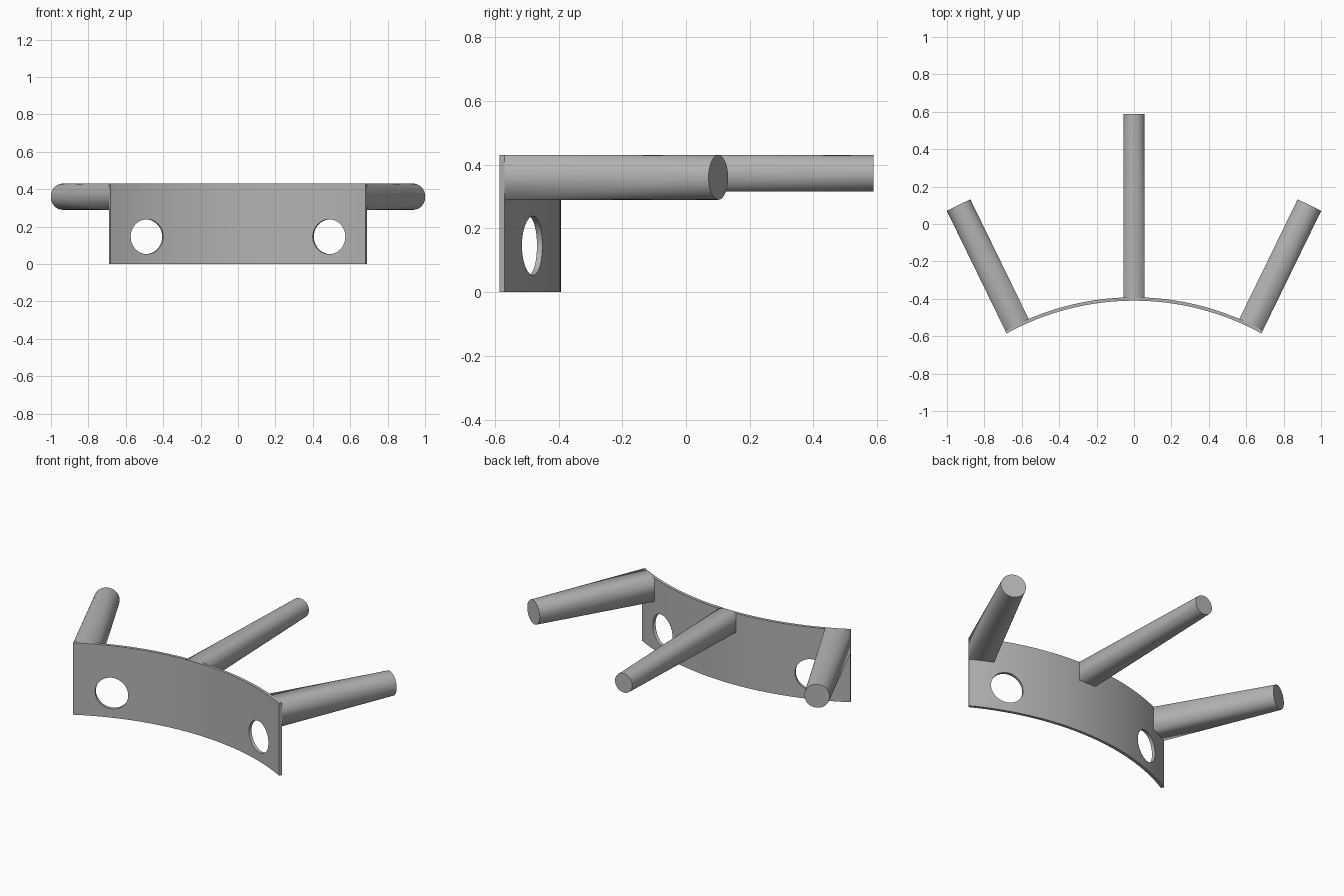
import bpy, bmesh, math
from mathutils import Matrix, Vector

if "Cube" in bpy.data.objects:
    bpy.data.objects.remove(bpy.data.objects["Cube"], do_unlink=True)

grey = bpy.data.materials.new("plain grey")
grey.use_nodes = True
grey.diffuse_color = (0.45, 0.45, 0.45, 1)
grey.node_tree.nodes["Principled BSDF"].inputs["Base Color"].default_value = grey.diffuse_color

CENTRE_Y = -1.822            # axis of the curved plate
R_IN, R_OUT = 1.412, 1.430   # concave front and convex back
TOP = 0.43
ARM_ANGLE = math.radians(26)
END_ANGLE = math.radians(28.85)
HOLE_ANGLE = math.radians(20.2)


def radial(angle, z):
    """Frame on the plate axis whose y points outwards at the angle."""
    return Matrix.Translation((0, CENTRE_Y, z)) @ Matrix.Rotation(-angle, 4, "Z")


def finish(name, bm):
    bmesh.ops.recalc_face_normals(bm, faces=bm.faces)
    mesh = bpy.data.meshes.new(name)
    bm.to_mesh(mesh)
    bm.free()
    mesh.materials.append(grey)
    obj = bpy.data.objects.new(name, mesh)
    bpy.context.collection.objects.link(obj)
    return obj


def activate(obj):
    bpy.ops.object.select_all(action="DESELECT")
    obj.select_set(True)
    bpy.context.view_layer.objects.active = obj


def smooth(obj):
    activate(obj)
    bpy.ops.object.shade_smooth_by_angle(angle=math.radians(25))


def curved_plate(steps=40):
    bm = bmesh.new()
    angles = [END_ANGLE * (2 * i / steps - 1) for i in range(steps + 1)]
    outline = [(R_IN, a) for a in angles] + [(R_OUT, a) for a in reversed(angles)]
    verts = [bm.verts.new((r * math.sin(a), CENTRE_Y + r * math.cos(a), 0))
             for r, a in outline]
    base = bm.faces.new(verts)
    top = bmesh.ops.extrude_face_region(bm, geom=[base])["geom"]
    bmesh.ops.translate(bm, vec=(0, 0, TOP),
                        verts=[v for v in top if isinstance(v, bmesh.types.BMVert)])
    return finish("curved_plate", bm)


def drill(plate, angle):
    bm = bmesh.new()
    bmesh.ops.create_cone(bm, cap_ends=True, segments=48, radius1=0.093,
                          radius2=0.093, depth=0.3)
    place = radial(angle, 0.146) @ Matrix.Translation((0, R_IN, 0))
    bm.transform(place @ Matrix.Rotation(math.pi / 2, 4, "X"))
    cutter = finish("hole_cutter", bm)
    cutter.hide_render = True
    cut = plate.modifiers.new("hole", "BOOLEAN")
    cut.operation = "DIFFERENCE"
    cut.solver = "EXACT"
    cut.object = cutter
    activate(plate)
    bpy.ops.object.modifier_apply(modifier=cut.name)
    bpy.data.objects.remove(cutter, do_unlink=True)


def arm(name, angle, r, reach, quarter=12):
    """Square root blending into a round tip."""
    bm = bmesh.new()
    frame = radial(angle, TOP - r)
    n = quarter * 4
    corners = [bm.verts.new(frame @ Vector((sx * r, R_IN + 0.001, sz * r)))
               for sx, sz in ((1, 1), (-1, 1), (-1, -1), (1, -1))]
    ring = [bm.verts.new(frame @ Vector((r * math.cos(math.tau * i / n), reach,
                                         r * math.sin(math.tau * i / n))))
            for i in range(n)]
    bm.faces.new(corners)
    bm.faces.new(ring)
    for q, corner in enumerate(corners):
        for i in range(q * quarter, (q + 1) * quarter):
            bm.faces.new((corner, ring[i], ring[(i + 1) % n]))
        bm.faces.new((corner, corners[(q + 1) % 4], ring[(q + 1) * quarter % n]))
    smooth(finish(name, bm))


# Curved plate with two round holes
plate = curved_plate()
for side in (-1, 1):
    drill(plate, side * HOLE_ANGLE)
smooth(plate)

# Three arms fanning out from the convex back
arm("left_arm", ARM_ANGLE, 0.07, 2.14)
arm("right_arm", -ARM_ANGLE, 0.07, 2.14)
arm("middle_arm", 0, 0.057, 2.411)
